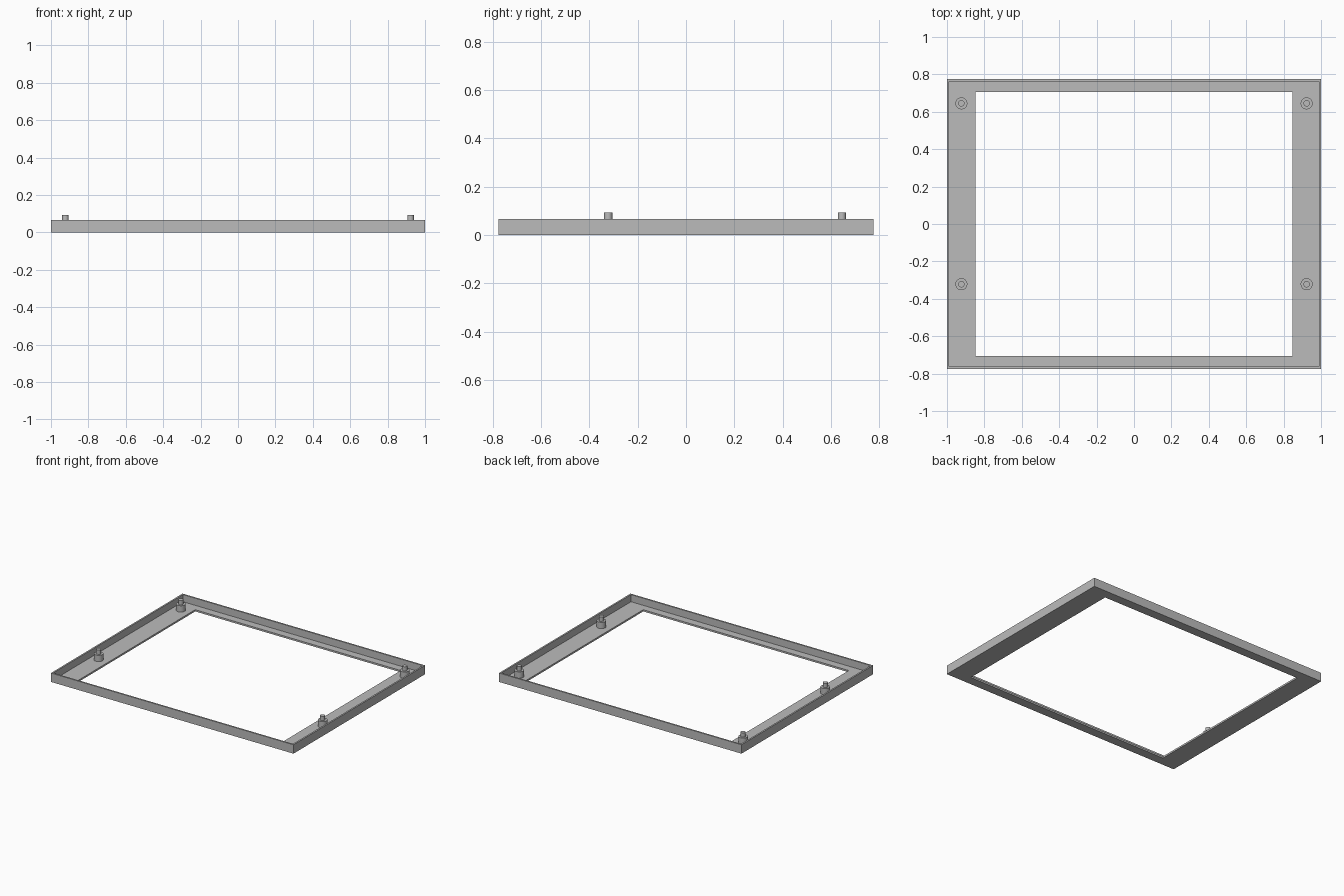
import bpy
import bmesh

cube = bpy.data.objects.get("Cube")
if cube:
    bpy.data.objects.remove(cube, do_unlink=True)

GREY = (0.5, 0.5, 0.5, 1.0)
grey = bpy.data.materials.new("plain grey")
grey.use_nodes = True
grey.diffuse_color = GREY
grey.node_tree.nodes["Principled BSDF"].inputs["Base Color"].default_value = GREY

HALF_X, HALF_Y = 1.0, 0.775
WALL = 0.012
FLOOR_Z, RIM_Z = 0.013, 0.066
OPEN_X, OPEN_Y = 0.847, 0.706


def add_object(name, bm):
    bmesh.ops.recalc_face_normals(bm, faces=bm.faces)
    mesh = bpy.data.meshes.new(name)
    bm.to_mesh(mesh)
    bm.free()
    mesh.materials.append(grey)
    obj = bpy.data.objects.new(name, mesh)
    bpy.context.collection.objects.link(obj)
    return obj


def bridge(bm, ring_a, ring_b):
    n = len(ring_a)
    for i in range(n):
        j = (i + 1) % n
        bm.faces.new((ring_a[i], ring_a[j], ring_b[j], ring_b[i]))


# Shallow tray frame: rectangular rings joined into one closed section
bm = bmesh.new()
section = [
    (HALF_X, HALF_Y, 0),
    (HALF_X, HALF_Y, RIM_Z),
    (HALF_X - WALL, HALF_Y - WALL, RIM_Z),
    (HALF_X - WALL, HALF_Y - WALL, FLOOR_Z),
    (OPEN_X, OPEN_Y, FLOOR_Z),
    (OPEN_X, OPEN_Y, 0),
]
corners = [(-1, -1), (1, -1), (1, 1), (-1, 1)]
rings = [[bm.verts.new((sx * x, sy * y, z)) for sx, sy in corners]
         for x, y, z in section]
for k, ring in enumerate(rings):
    bridge(bm, ring, rings[(k + 1) % len(rings)])
add_object("bezel_frame", bm)


# Stepped mounting post: wide standoff with a narrow locating pin
def mounting_post(name, x, y, sides=32):
    bm = bmesh.new()
    steps = [(0.032, FLOOR_Z - 0.003), (0.032, 0.06), (0.017, 0.06), (0.017, 0.092)]
    loops = []
    for radius, z in steps:
        verts = bmesh.ops.create_circle(bm, segments=sides, radius=radius)["verts"]
        bmesh.ops.translate(bm, verts=verts, vec=(x, y, z))
        loops.append(verts)
    for lower, upper in zip(loops, loops[1:]):
        bridge(bm, lower, upper)
    bm.faces.new(loops[0])
    bm.faces.new(loops[-1])
    obj = add_object(name, bm)
    bpy.ops.object.select_all(action="DESELECT")
    obj.select_set(True)
    bpy.context.view_layer.objects.active = obj
    bpy.ops.object.shade_smooth_by_angle()


for side, x in (("left", 0.923), ("right", -0.923)):
    for place, y in (("back", 0.645), ("front", -0.322)):
        mounting_post(f"{side}_{place}_post", x, y)
